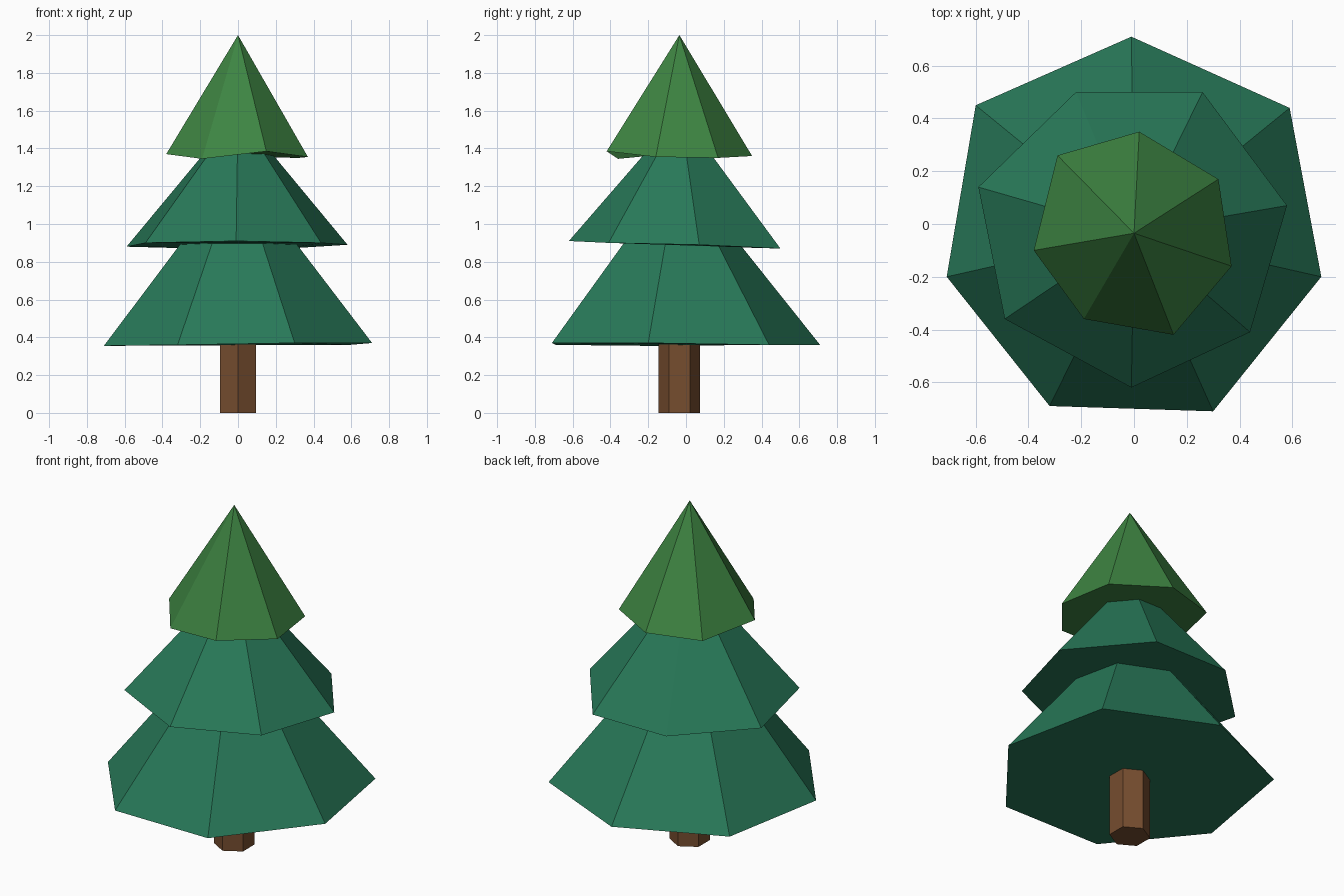
import bpy
import bmesh
from mathutils import Vector

default_cube = bpy.data.objects.get("Cube")
if default_cube:
    bpy.data.objects.remove(default_cube, do_unlink=True)


def make_material(name, colour):
    material = bpy.data.materials.new(name)
    material.use_nodes = True
    rgba = (*colour, 1.0)
    material.diffuse_color = rgba
    shader = next(n for n in material.node_tree.nodes if n.type == 'BSDF_PRINCIPLED')
    shader.inputs["Base Color"].default_value = rgba
    return material


def add_tier(name, rim, apex, material):
    """Closed, slightly irregular cone: rim points run clockwise seen from above."""
    bm = bmesh.new()
    ring = [bm.verts.new(Vector(point)) for point in rim]
    tip = bm.verts.new(Vector(apex))
    for current, following in zip(ring, ring[1:] + ring[:1]):
        bm.faces.new((following, current, tip))
    bm.faces.new(ring)
    bmesh.ops.recalc_face_normals(bm, faces=bm.faces)
    mesh = bpy.data.meshes.new(name)
    bm.to_mesh(mesh)
    bm.free()
    mesh.materials.append(material)
    tier = bpy.data.objects.new(name, mesh)
    bpy.context.collection.objects.link(tier)
    return tier


pine_green = make_material("pine green", (0.021, 0.190, 0.098))
light_green = make_material("light green", (0.047, 0.230, 0.054))
bark_brown = make_material("bark brown", (0.180, 0.074, 0.028))

# Trunk: six-sided post reaching up into the lowest tier
trunk_height = 0.45
bpy.ops.mesh.primitive_cylinder_add(
    vertices=6, radius=0.11, depth=trunk_height,
    location=(0, -0.035, trunk_height / 2))
trunk = bpy.context.object
trunk.name = "trunk"
trunk.data.materials.append(bark_brown)

# Foliage: three stacked seven-sided tiers with uneven rims
add_tier("lower_foliage", [
    (-0.01, 0.71, 0.36), (0.59, 0.44, 0.36), (0.71, -0.2, 0.37), (0.3, -0.71, 0.37),
    (-0.32, -0.69, 0.36), (-0.71, -0.2, 0.355), (-0.6, 0.45, 0.36),
], (0, -0.04, 1.3), pine_green)

add_tier("middle_foliage", [
    (-0.22, 0.5, 0.87), (0.26, 0.5, 0.87), (0.58, 0.07, 0.89), (0.44, -0.41, 0.9),
    (-0.01, -0.62, 0.91), (-0.49, -0.36, 0.9), (-0.59, 0.14, 0.88),
], (0, -0.03, 1.59), pine_green)

add_tier("upper_foliage", [
    (0.02, 0.35, 1.36), (0.32, 0.17, 1.35), (0.37, -0.16, 1.355), (0.15, -0.42, 1.385),
    (-0.19, -0.36, 1.345), (-0.38, -0.1, 1.37), (-0.29, 0.26, 1.36),
], (0, -0.035, 2), light_green)
